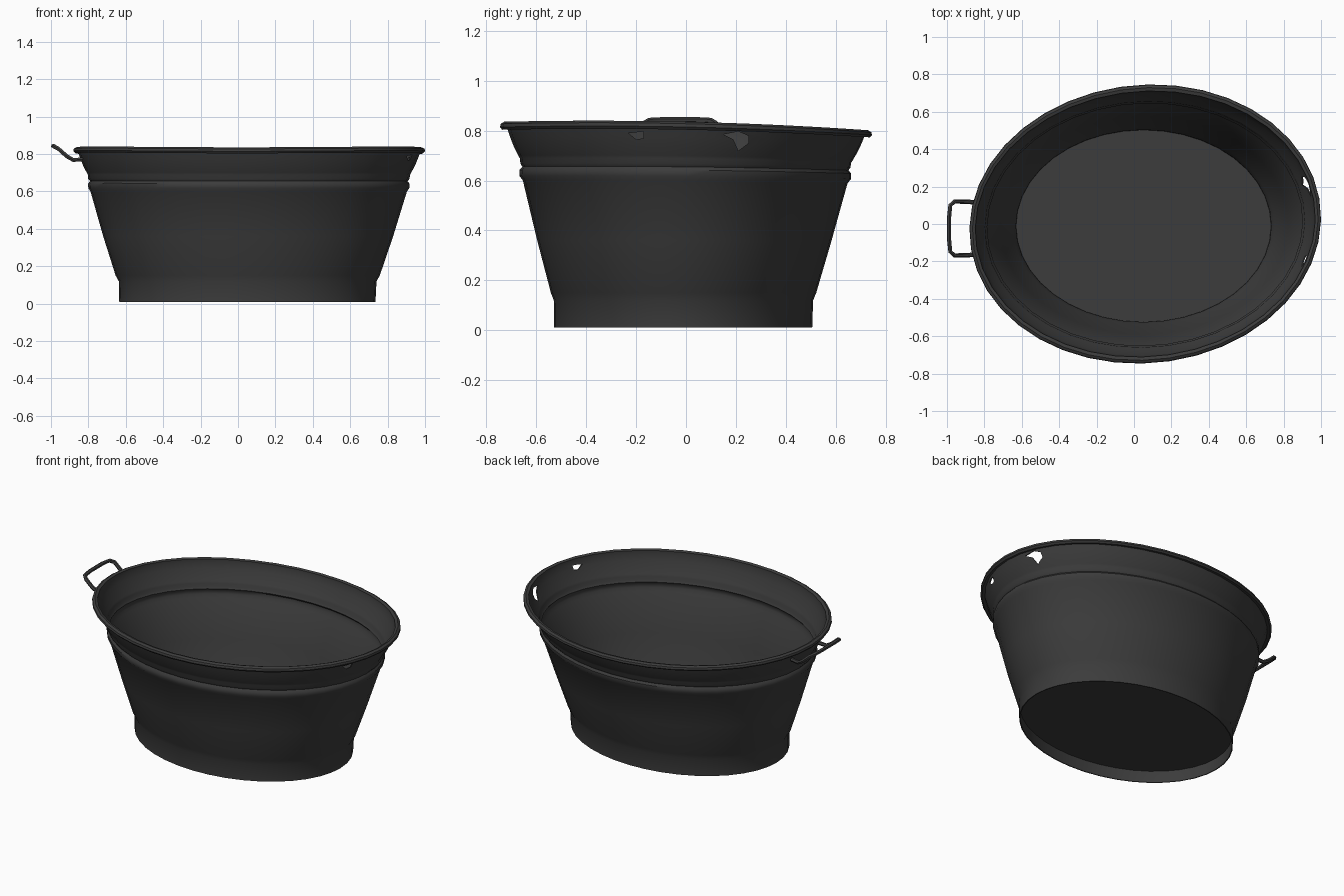
import bpy, bmesh, math
from mathutils import Vector

cube = bpy.data.objects.get("Cube")
if cube:
    bpy.data.objects.remove(cube)

SEGMENTS = 40
WALL = 0.006

metal = bpy.data.materials.new("dark grey metal")
metal.use_nodes = True
GREY = (0.045, 0.045, 0.045, 1)
metal.diffuse_color = GREY
metal.node_tree.nodes["Principled BSDF"].inputs["Base Color"].default_value = GREY


def finish(name, bm):
    bmesh.ops.recalc_face_normals(bm, faces=bm.faces)
    mesh = bpy.data.meshes.new(name)
    bm.to_mesh(mesh)
    bm.free()
    obj = bpy.data.objects.new(name, mesh)
    bpy.context.collection.objects.link(obj)
    mesh.materials.append(metal)
    return obj


def smooth(obj, angle=40):
    bpy.ops.object.select_all(action="DESELECT")
    obj.select_set(True)
    bpy.context.view_layer.objects.active = obj
    bpy.ops.object.shade_smooth_by_angle(angle=math.radians(angle))


def oval(bm, z, a, b):
    """Ring of vertices; towards the mouth it skews slightly and sinks at the back."""
    t = z / 0.82
    skew = 0.022 * t * t
    ring = []
    for i in range(SEGMENTS):
        u = math.tau * i / SEGMENTS
        dx, dy = a * math.cos(u), b * math.sin(u)
        x = 0.05 + 0.01 * t + dx + skew * dy
        y = dy + skew * dx - 0.012 * (1 - t)
        sink = (0.022 * y + 0.03 * y * y) * t ** 3
        ring.append(bm.verts.new((x, y, z - sink)))
    return ring


def bridge(bm, lower, upper):
    for i in range(SEGMENTS):
        j = (i + 1) % SEGMENTS
        bm.faces.new((lower[i], lower[j], upper[j], upper[i]))


# Tub wall: (height, half length, half width) from foot skirt to rolled rim
outside = [(0.01, 0.685, 0.518), (0.12, 0.689, 0.52), (0.15, 0.706, 0.532),
           (0.36, 0.775, 0.59), (0.60, 0.846, 0.651), (0.618, 0.858, 0.665),
           (0.642, 0.859, 0.665), (0.655, 0.849, 0.654), (0.668, 0.859, 0.662),
           (0.688, 0.861, 0.664), (0.70, 0.867, 0.671), (0.735, 0.886, 0.689),
           (0.775, 0.902, 0.705), (0.807, 0.914, 0.716)]
rim = [(0.804, 0.93, 0.737), (0.815, 0.94, 0.746), (0.828, 0.938, 0.743),
       (0.836, 0.924, 0.729), (0.830, 0.909, 0.711)]
inside = [(z, a - WALL, b - WALL) for z, a, b in reversed(outside)]

bm = bmesh.new()
rings = [oval(bm, *section) for section in outside + rim + inside]
for k, ring in enumerate(rings):
    bridge(bm, ring, rings[(k + 1) % len(rings)])
tub = finish("tub_wall", bm)

# Torn holes where the second handle broke away
torn = {"large_tear": [(0.15, 0.785), (0.19, 0.765), (0.21, 0.72), (0.25, 0.75),
                       (0.25, 0.78), (0.21, 0.797)],
        "small_tear": [(-0.23, 0.79), (-0.20, 0.765), (-0.17, 0.77), (-0.17, 0.797)]}
for name, outline in torn.items():
    bm = bmesh.new()
    face = bm.faces.new([bm.verts.new((0.7, y, z)) for y, z in outline])
    geom = bmesh.ops.extrude_face_region(bm, geom=[face])["geom"]
    bmesh.ops.translate(bm, vec=(0.4, 0, 0),
                        verts=[v for v in geom if isinstance(v, bmesh.types.BMVert)])
    cutter = finish(name, bm)
    cutter.hide_render = True
    cut = tub.modifiers.new(name, "BOOLEAN")
    cut.operation = "DIFFERENCE"
    cut.object = cutter
    bpy.context.view_layer.objects.active = tub
    bpy.ops.object.modifier_apply(modifier=cut.name)
    bpy.data.objects.remove(cutter)
smooth(tub)

# Raised floor inside the skirt
bm = bmesh.new()
under = oval(bm, 0.085, 0.684, 0.514)
over = oval(bm, 0.091, 0.684, 0.514)
bridge(bm, under, over)
bm.faces.new(under)
bm.faces.new(over)
smooth(finish("tub_floor", bm))

# Bent wire handle on the model's right end
path = [Vector(p) for p in ((-0.83, 0.115, 0.772), (-0.88, 0.118, 0.768),
                            (-0.915, 0.12, 0.788), (-0.96, 0.12, 0.828),
                            (-0.982, 0.10, 0.84), (-0.988, 0.04, 0.843))]
MIDDLE = -0.024
path += [Vector((p.x, 2 * MIDDLE - p.y, p.z)) for p in reversed(path)]
curve = bpy.data.curves.new("handle", "CURVE")
curve.dimensions = "3D"
curve.bevel_depth = 0.012
curve.bevel_resolution = 1
curve.use_fill_caps = True
spline = curve.splines.new("POLY")
spline.points.add(len(path) - 1)
for point, p in zip(spline.points, path):
    point.co = (*p, 1)
curve.materials.append(metal)
handle = bpy.data.objects.new("handle", curve)
bpy.context.collection.objects.link(handle)
bpy.ops.object.select_all(action="DESELECT")
handle.select_set(True)
bpy.context.view_layer.objects.active = handle
bpy.ops.object.convert(target="MESH")
smooth(bpy.context.view_layer.objects.active, 50)
